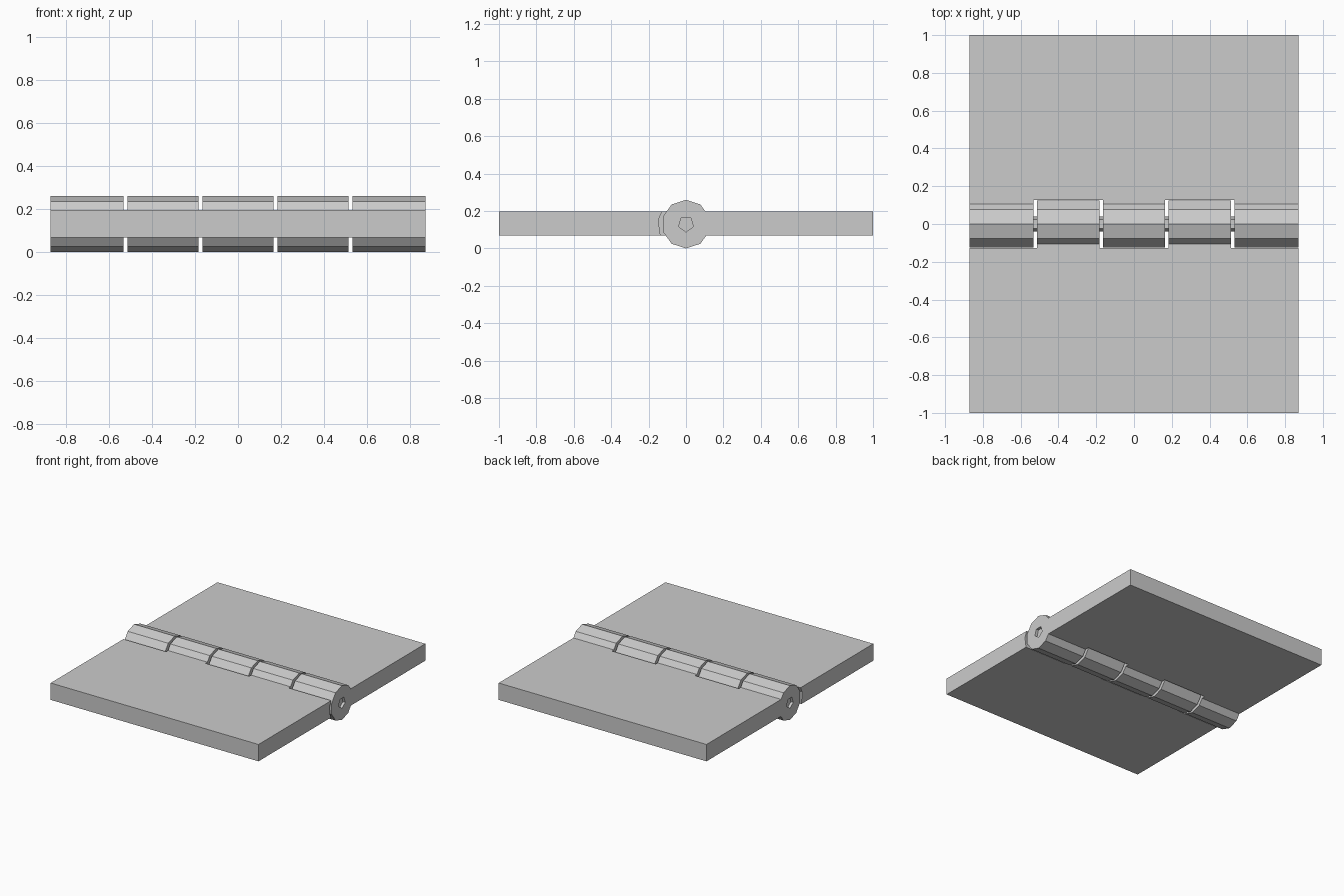
import bpy, bmesh, math

if "Cube" in bpy.data.objects:
    bpy.data.objects.remove(bpy.data.objects["Cube"], do_unlink=True)

HALF = 0.872          # half the hinge width
AXIS = 0.13           # height of the pin axis
LOW, HIGH = 0.068, 0.196
PITCH = 2 * HALF / 5  # one knuckle plus one gap
GAP = 0.009           # half the gap between knuckles

steel = bpy.data.materials.new("plain grey")
steel.diffuse_color = (0.6, 0.6, 0.6, 1)
steel.use_nodes = True
steel.node_tree.nodes["Principled BSDF"].inputs["Base Color"].default_value = (0.6, 0.6, 0.6, 1)


def extrude(name, profile, x0, x1):
    """Solid with a (y, z) profile running along x."""
    bm = bmesh.new()
    face = bm.faces.new([bm.verts.new((x0, y, z)) for y, z in profile])
    new = bmesh.ops.extrude_face_region(bm, geom=[face])["geom"]
    bmesh.ops.translate(bm, vec=(x1 - x0, 0, 0),
                        verts=[v for v in new if isinstance(v, bmesh.types.BMVert)])
    bmesh.ops.recalc_face_normals(bm, faces=bm.faces)
    mesh = bpy.data.meshes.new(name)
    bm.to_mesh(mesh)
    bm.free()
    mesh.materials.append(steel)
    obj = bpy.data.objects.new(name, mesh)
    bpy.context.collection.objects.link(obj)
    return obj


def polygon(sides, radius):
    """Regular polygon around the pin axis with a corner at the bottom."""
    turns = [2 * math.pi * i / sides for i in range(sides)]
    return [(radius * math.sin(a), AXIS - radius * math.cos(a)) for a in turns]


def combine(obj, tool, operation):
    mod = obj.modifiers.new(operation, "BOOLEAN")
    mod.operation, mod.object, mod.solver = operation, tool, "EXACT"
    bpy.context.view_layer.objects.active = obj
    bpy.ops.object.modifier_apply(modifier=mod.name)
    bpy.data.objects.remove(tool, do_unlink=True)


def span(i, grow):
    """Ends of knuckle i along x; inner ends move outward by grow."""
    x0 = -HALF + i * PITCH
    x1 = x0 + PITCH
    return (x0 + grow if i == 0 else x0 - grow,
            x1 - grow if i == 4 else x1 + grow)


def leaf(name, side, own):
    """Flat plate with its own knuckles and slots for the other leaf's."""
    body = extrude(name, [(0, LOW), (side, LOW), (side, HIGH), (0, HIGH)], -HALF, HALF)
    for i in range(5):
        if i not in own:
            x0, x1 = span(i, GAP)
            x0 = x0 - 0.05 if i == 0 else x0
            x1 = x1 + 0.05 if i == 4 else x1
            combine(body, extrude("slot", polygon(11, 0.15), x0, x1), "DIFFERENCE")
    for i in own:
        x0, x1 = span(i, -GAP)
        x0 = -HALF if i == 0 else x0
        x1 = HALF if i == 4 else x1
        combine(body, extrude("knuckle", polygon(10, 0.13), x0, x1), "UNION")
    combine(body, extrude("bore", polygon(5, 0.042), -1, 1), "DIFFERENCE")
    return body


leaf("front_leaf", -1, (1, 3))
leaf("back_leaf", 1, (0, 2, 4))

# Pin set slightly inside the end knuckles
extrude("hinge_pin", polygon(5, 0.042), -HALF + 0.02, HALF - 0.02)
